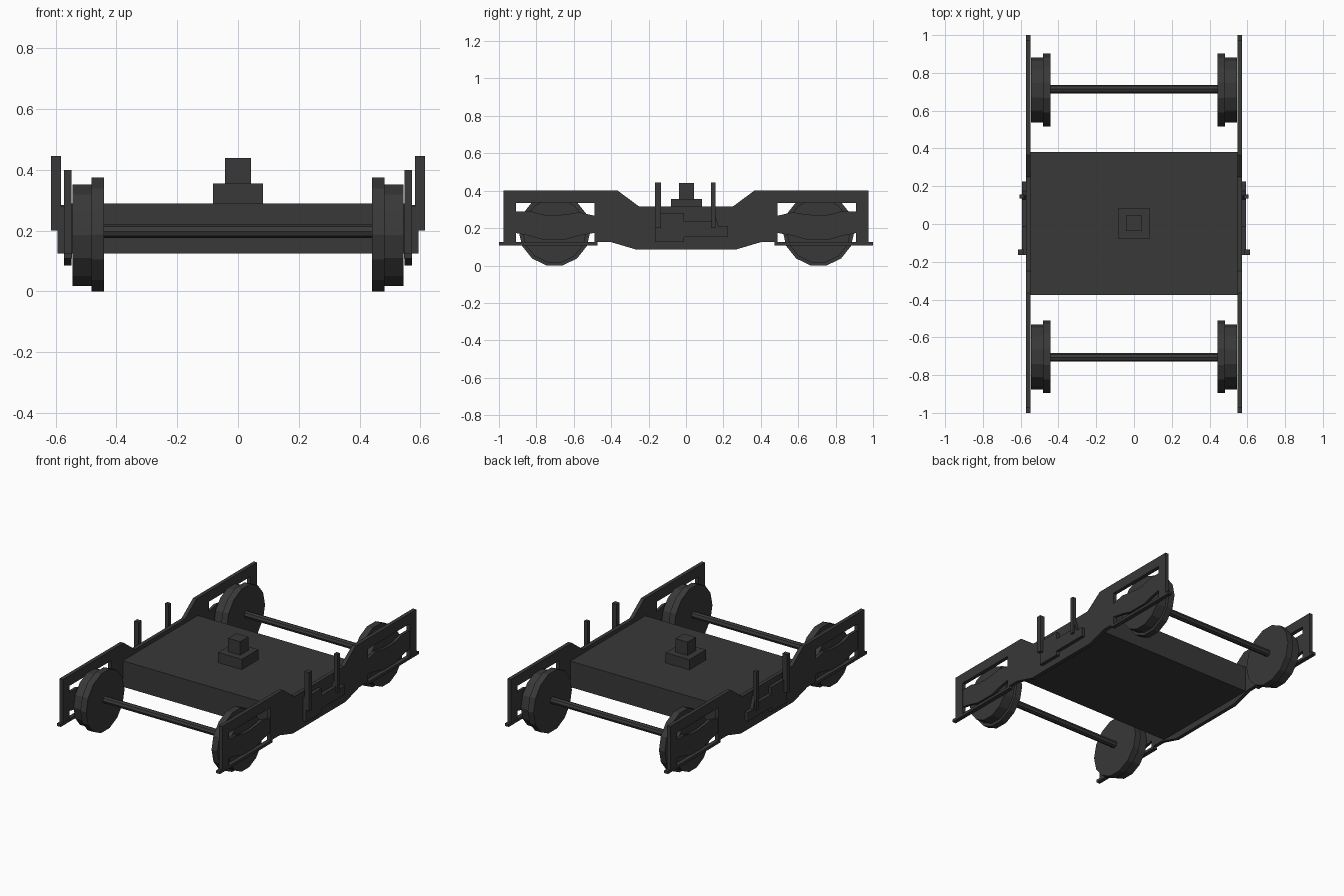
import bpy, bmesh, math
from mathutils import Matrix

if "Cube" in bpy.data.objects:
    bpy.data.objects.remove(bpy.data.objects["Cube"])

steel = bpy.data.materials.new("dark_grey_steel")
steel.diffuse_color = (0.04, 0.04, 0.04, 1)
steel.use_nodes = True
steel.node_tree.nodes["Principled BSDF"].inputs["Base Color"].default_value = steel.diffuse_color


def finish(name, bm):
    bmesh.ops.recalc_face_normals(bm, faces=bm.faces[:])
    me = bpy.data.meshes.new(name)
    bm.to_mesh(me)
    bm.free()
    me.materials.append(steel)
    ob = bpy.data.objects.new(name, me)
    bpy.context.collection.objects.link(ob)
    return ob


def box(name, x0, x1, y0, y1, z0, z1):
    bm = bmesh.new()
    bmesh.ops.create_cube(bm, size=1)
    for v in bm.verts:
        v.co.x = x1 if v.co.x > 0 else x0
        v.co.y = y1 if v.co.y > 0 else y0
        v.co.z = z1 if v.co.z > 0 else z0
    return finish(name, bm)


def plate(name, pts, x0, x1):
    """Extrude a (y, z) outline from x0 to x1."""
    bm = bmesh.new()
    face = bm.faces.new([bm.verts.new((x0, y, z)) for y, z in pts])
    ext = bmesh.ops.extrude_face_region(bm, geom=[face])
    moved = [g for g in ext["geom"] if isinstance(g, bmesh.types.BMVert)]
    bmesh.ops.translate(bm, verts=moved, vec=(x1 - x0, 0, 0))
    return finish(name, bm)


def disc(bm, sides, r, x0, x1, y, z):
    """Cylinder along x with a corner pointing along y."""
    m = Matrix.Translation(((x0 + x1) / 2, y, z)) @ Matrix.Rotation(math.pi / 2, 4, 'Y')
    res = bmesh.ops.create_cone(bm, cap_ends=True, segments=sides, radius1=r,
                                radius2=r, depth=abs(x1 - x0))
    bmesh.ops.transform(bm, matrix=m, verts=res["verts"])


# Centre bolster and stepped pivot
box("bolster", -0.55, 0.55, -0.375, 0.38, 0.125, 0.29)
box("pivot_base", -0.083, 0.083, -0.08, 0.085, 0.29, 0.355)
box("pivot_pin", -0.042, 0.042, -0.038, 0.044, 0.355, 0.44)

# Half outline of the side frame, ends open below for the wheel windows
half = [(0.25, 0.315), (0.365, 0.40), (0.975, 0.40), (0.975, 0.12), (0.909, 0.12),
        (0.909, 0.335), (0.49, 0.335), (0.49, 0.125), (0.40, 0.125), (0.265, 0.085)]
outline = half + [(-y, z) for y, z in reversed(half)]

# Axle beam crossing each window
beam = [(0.915, 0.29), (0.83, 0.29), (0.77, 0.272), (0.70, 0.268), (0.63, 0.275),
        (0.57, 0.285), (0.485, 0.265), (0.485, 0.175), (0.57, 0.16), (0.64, 0.14),
        (0.77, 0.14), (0.84, 0.16), (0.915, 0.175)]

# Stepped bracket on the outside of each frame
bracket = [(-0.165, 0.125), (-0.01, 0.125), (-0.01, 0.152), (0.225, 0.152),
           (0.225, 0.21), (0.175, 0.21), (0.15, 0.285), (0.13, 0.235),
           (-0.01, 0.235), (-0.01, 0.28), (-0.165, 0.28)]

for s, side in ((1, "right"), (-1, "left")):
    plate(f"side_frame_{side}", outline, s * 0.548, s * 0.572)
    plate(f"bracket_{side}", bracket, s * 0.57, s * 0.594)
    # Upright posts
    box(f"rear_post_{side}", *sorted((s * 0.583, s * 0.607)), 0.134, 0.157, 0.20, 0.445)
    box(f"front_post_{side}", *sorted((s * 0.583, s * 0.615)), -0.165, -0.135, 0.20, 0.445)
    for e, end in ((1, "rear"), (-1, "front")):
        plate(f"axle_beam_{end}_{side}", [(e * y, z) for y, z in beam],
              s * 0.551, s * 0.569)
        box(f"lower_bar_{end}_{side}", *sorted((s * 0.547, s * 0.573)),
            *sorted((e * 0.472, e * 1.0)), 0.108, 0.125)
        # Wheel with inner flange and narrower tread
        yc = e * 0.706 + 0.003
        bm = bmesh.new()
        disc(bm, 14, 0.1925, s * 0.441, s * 0.482, yc, 0.188)
        disc(bm, 14, 0.172, s * 0.482, s * 0.545, yc, 0.191)
        bmesh.ops.rotate(bm, cent=(0, yc, 0.188), verts=bm.verts[:],
                         matrix=Matrix.Rotation(math.pi / 2, 3, 'X'))
        # Corners must sit level with the axle so the wheel rests on a flat
        low = min(v.co.z for v in bm.verts)
        if low < -0.002:
            bmesh.ops.rotate(bm, cent=(0, yc, 0.188), verts=bm.verts[:],
                             matrix=Matrix.Rotation(math.pi / 2, 3, 'X'))
        finish(f"wheel_{end}_{side}", bm)

# Axles
for e, end in ((1, "rear"), (-1, "front")):
    bm = bmesh.new()
    disc(bm, 8, 0.022, -0.445, 0.445, e * 0.71 + 0.004, 0.198)
    finish(f"axle_{end}", bm)
